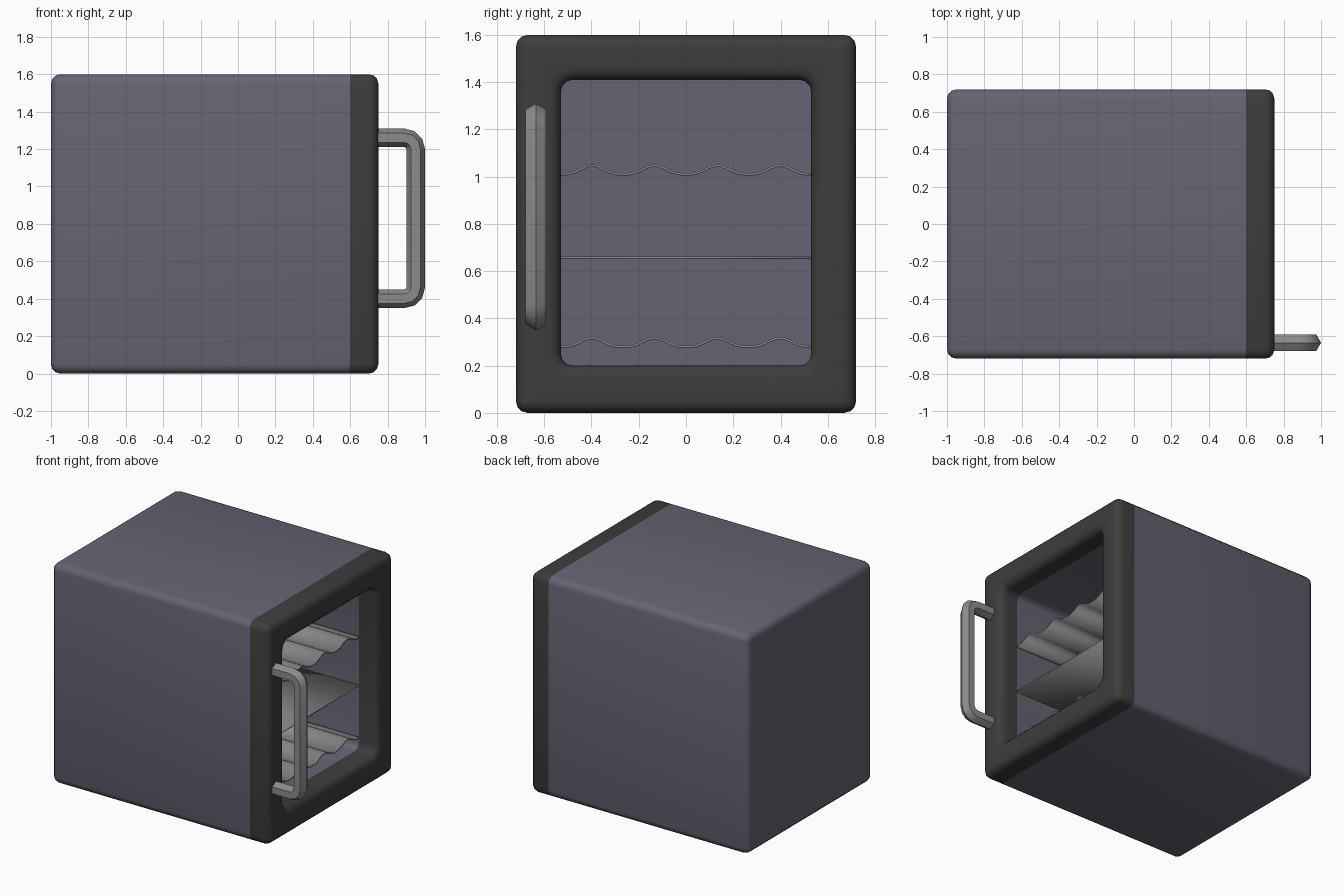
import bpy, bmesh, math
from mathutils import Vector

cube = bpy.data.objects.get("Cube")
if cube:
    bpy.data.objects.remove(cube, do_unlink=True)


def material(name, colour):
    m = bpy.data.materials.new(name)
    m.use_nodes = True
    m.diffuse_color = (*colour, 1)
    bsdf = next(n for n in m.node_tree.nodes if n.type == 'BSDF_PRINCIPLED')
    bsdf.inputs["Base Color"].default_value = (*colour, 1)
    bsdf.inputs["Roughness"].default_value = 0.6
    return m


SLATE = material("slate casing", (0.13, 0.126, 0.168))
CHARCOAL = material("charcoal door", (0.046, 0.046, 0.046))
METAL = material("grey metal", (0.26, 0.26, 0.26))

W, H = 0.72, 1.6            # half width and height of the casing
OPEN_W, OPEN_H = 0.53, 0.605  # half sizes of the opening
MID = 0.805                 # height of the opening centre
FRONT, FACE, BACK = 0.6, 0.75, -1.0
R = 0.05                    # edge rounding
STEPS = 3


def finish(name, bm, mat):
    bmesh.ops.recalc_face_normals(bm, faces=bm.faces)
    me = bpy.data.meshes.new(name)
    bm.to_mesh(me)
    bm.free()
    me.materials.append(mat)
    ob = bpy.data.objects.new(name, me)
    bpy.context.collection.objects.link(ob)
    bpy.ops.object.select_all(action='DESELECT')
    ob.select_set(True)
    bpy.context.view_layer.objects.active = ob
    bpy.ops.object.shade_smooth_by_angle(angle=math.radians(40))
    return ob


def rounded_ring(x, half_w, half_h, mid, r):
    """Rounded rectangle across the x axis."""
    pts = []
    for k, (sy, sz) in enumerate([(1, 1), (-1, 1), (-1, -1), (1, -1)]):
        for i in range(STEPS + 1):
            a = math.pi / 2 * (k + i / STEPS)
            pts.append(Vector((x, sy * (half_w - r) + r * math.cos(a),
                               mid + sz * (half_h - r) + r * math.sin(a))))
    return pts


def outer(x, inset=0):
    return rounded_ring(x, W - inset, H / 2 - inset, H / 2, max(R - inset, 0.004))


def opening(x, grow=0):
    return rounded_ring(x, OPEN_W + grow, OPEN_H + grow, MID, R + grow)


def loft(rings, caps=True):
    bm = bmesh.new()
    loops = [[bm.verts.new(p) for p in ring] for ring in rings]
    n = len(loops[0])
    for a, b in zip(loops, loops[1:]):
        for i in range(n):
            j = (i + 1) % n
            bm.faces.new((a[i], a[j], b[j], b[i]))
    if caps:
        bm.faces.new(loops[0])
        bm.faces.new(loops[-1])
    return bm


def rounding():
    """Inset and depth pairs along a quarter round."""
    for i in range(STEPS + 1):
        a = math.pi / 2 * i / STEPS
        yield R * (1 - math.cos(a)), R * (1 - math.sin(a))


# Casing with a hollow interior
CAVITY_BACK = -0.81
rings = [outer(BACK + depth, inset) for inset, depth in reversed(list(rounding()))]
rings += [outer(FRONT), opening(FRONT), opening(CAVITY_BACK)]
finish("casing", loft(rings), SLATE)

# Door frame, rounded on its outer and inner front edges
rings = [outer(FRONT)]
rings += [outer(FACE - depth, inset) for inset, depth in rounding()]
rings += [opening(FACE - depth, inset) for inset, depth in reversed(list(rounding()))]
rings += [opening(FRONT), outer(FRONT)]
bm = loft(rings, caps=False)
bmesh.ops.remove_doubles(bm, verts=bm.verts, dist=0.0001)
finish("door_frame", bm, CHARCOAL)

# Handle: six-sided tube swept along a bracket path
HANDLE_Y, BAR_X, LOW, HIGH, TUBE, BEND = -0.635, 0.95, 0.4, 1.26, 0.05, 0.06
path = [(FACE - 0.02, HIGH, math.pi / 2)]
for z, sign in ((HIGH, 1), (LOW, -1)):
    arc = []
    for i in range(STEPS + 1):
        a = math.pi / 2 * i / STEPS
        arc.append((BAR_X - BEND + BEND * math.cos(a),
                    z - sign * (BEND - BEND * math.sin(a)), sign * a))
    path += arc[::-1] if sign > 0 else arc
path.append((FACE - 0.02, LOW, -math.pi / 2))
rings = []
for x, z, a in path:
    normal = Vector((math.cos(a), 0, math.sin(a)))
    rings.append([Vector((x, HANDLE_Y, z)) + TUBE * (
        normal * math.cos(t) + Vector((0, math.sin(t), 0)))
        for t in [math.pi / 3 * k for k in range(6)]])
finish("handle", loft(rings), METAL)


# Shelves: thin sheets, flat or rippled for bottles
def shelf(name, z, ripple):
    bm = bmesh.new()
    waves, per_wave = 4, 12
    count = waves * per_wave if ripple else 1
    edge = []
    for i in range(count + 1):
        phase = 2 * math.pi * waves * i / count
        lift = ripple * ((1 - math.cos(phase)) / 2) ** 1.6
        y = OPEN_W * (2 * i / count - 1)
        edge.append([bm.verts.new((x, y, z + lift)) for x in (CAVITY_BACK, FRONT)])
    for a, b in zip(edge, edge[1:]):
        bm.faces.new((a[0], a[1], b[1], b[0]))
    ob = finish(name, bm, METAL)
    solid = ob.modifiers.new("thickness", 'SOLIDIFY')
    solid.thickness = 0.01
    solid.offset = 0


shelf("lower_bottle_shelf", 0.28, 0.037)
shelf("middle_shelf", 0.657, 0)
shelf("upper_bottle_shelf", 1.01, 0.037)
